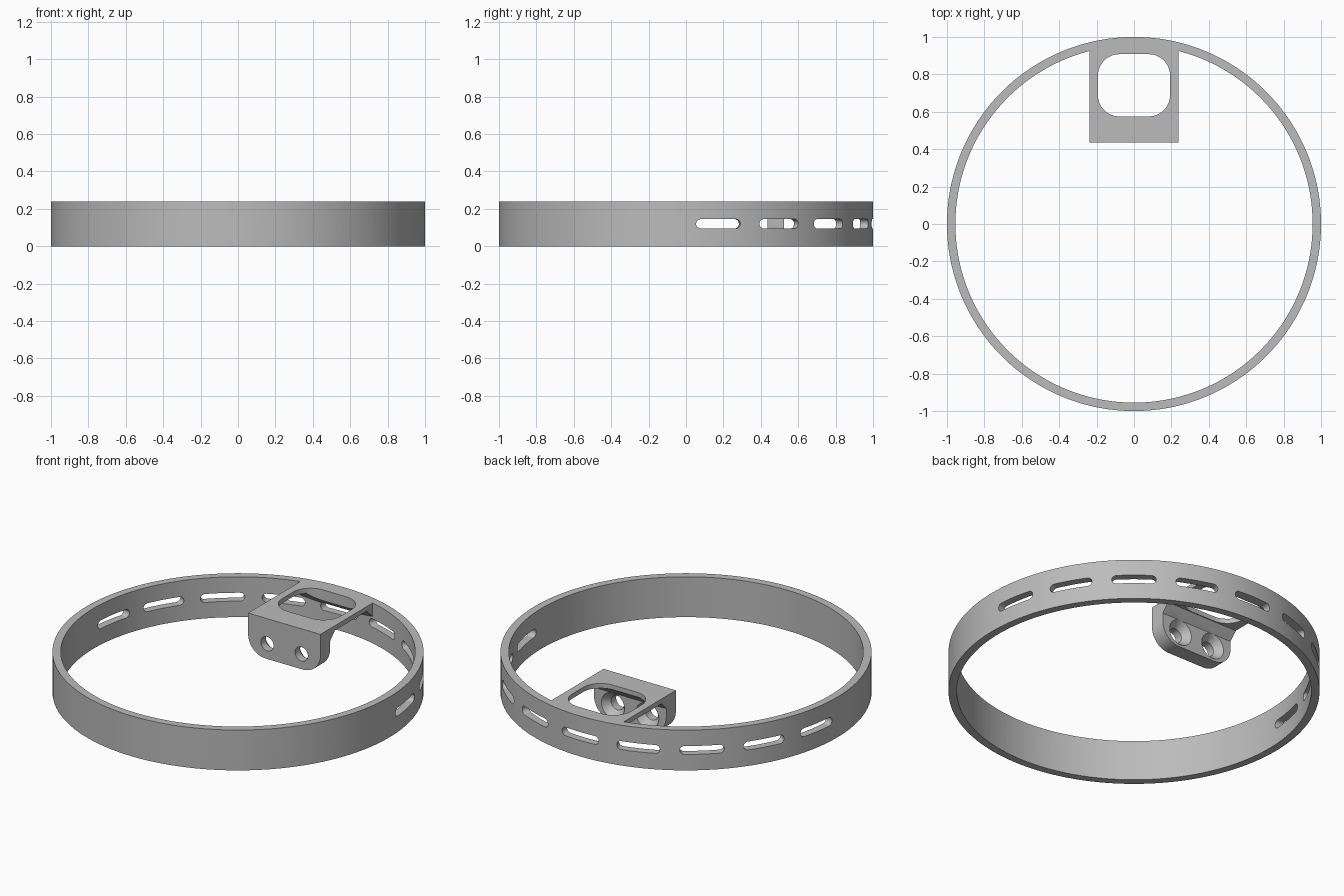
import bpy, bmesh
from math import pi, sin, cos, radians
from mathutils import Matrix, Vector

cube = bpy.data.objects.get("Cube")
if cube:
    bpy.data.objects.remove(cube, do_unlink=True)

HEIGHT = 0.24
OUTER, INNER = 1.0, 0.955
HOLE_X, HOLE_Z = 0.113, 0.09

grey = bpy.data.materials.new("plain grey")
grey.use_nodes = True
colour = (0.5, 0.5, 0.5, 1)
grey.diffuse_color = colour
grey.node_tree.nodes["Principled BSDF"].inputs["Base Color"].default_value = colour


def finish(name, bm):
    bmesh.ops.recalc_face_normals(bm, faces=bm.faces)
    mesh = bpy.data.meshes.new(name)
    bm.to_mesh(mesh)
    bm.free()
    mesh.materials.append(grey)
    obj = bpy.data.objects.new(name, mesh)
    bpy.context.collection.objects.link(obj)
    return obj


def prism(name, profile, start, end, matrix=Matrix()):
    """Extrude an x-z profile along y, then transform it."""
    bm = bmesh.new()
    face = bm.faces.new([bm.verts.new((u, start, v)) for u, v in profile])
    ext = bmesh.ops.extrude_face_region(bm, geom=[face])
    verts = [g for g in ext["geom"] if isinstance(g, bmesh.types.BMVert)]
    bmesh.ops.translate(bm, verts=verts, vec=(0, end - start, 0))
    bm.transform(matrix)
    return finish(name, bm)


def cone(name, r1, r2, depth, matrix, segments=40):
    bm = bmesh.new()
    bmesh.ops.create_cone(bm, cap_ends=True, segments=segments,
                          radius1=r1, radius2=r2, depth=depth, matrix=matrix)
    return finish(name, bm)


def rounded(u0, u1, v0, v1, r, steps=10):
    """Rounded rectangle outline."""
    corners = ((u1 - r, v1 - r), (u0 + r, v1 - r), (u0 + r, v0 + r), (u1 - r, v0 + r))
    points = []
    for quarter, (cu, cv) in enumerate(corners):
        for i in range(steps + 1):
            a = (quarter + i / steps) * pi / 2
            p = Vector((cu + r * cos(a), cv + r * sin(a)))
            if not points or (p - points[-1]).length > 1e-5:
                points.append(p)
    if (points[0] - points[-1]).length < 1e-5:
        points.pop()
    return points


def combine(target, tool, operation="DIFFERENCE"):
    mod = target.modifiers.new("cut", "BOOLEAN")
    mod.operation = operation
    mod.solver = "EXACT"
    mod.object = tool
    bpy.context.view_layer.objects.active = target
    bpy.ops.object.modifier_apply(modifier=mod.name)
    bpy.data.objects.remove(tool, do_unlink=True)


# Round band
mid = Matrix.Translation((0, 0, HEIGHT / 2))
band = cone("slotted_band", OUTER, OUTER, HEIGHT, mid, 180)
combine(band, cone("bore", INNER, INNER, HEIGHT * 2, mid, 180))

# Bracket: side outline with gussets, rounded at the lower corners
outline = [(0.435, 0), (0.525, 0), (0.525, 0.165), (0.57, 0.212), (0.87, 0.212),
           (0.962, 0.125), (0.962, HEIGHT), (0.435, HEIGHT)]
bracket = prism("bracket", outline, -0.3, 0.3, Matrix.Rotation(pi / 2, 4, "Z"))
combine(bracket, prism("corner_shape", rounded(-0.238, 0.238, 0, 0.5, 0.115), 0.3, 1.1),
        "INTERSECT")

# Window through the bracket top
combine(bracket, prism("window", rounded(-0.193, 0.193, 0.575, 0.908, 0.115),
                       -0.4, 0.1, Matrix.Rotation(-pi / 2, 4, "X")))

# Countersunk screw holes
for side in (-1, 1):
    def along_y(y):
        return (Matrix.Translation((side * HOLE_X, y, HOLE_Z))
                @ Matrix.Rotation(-pi / 2, 4, "X"))
    combine(bracket, cone("screw_hole", 0.042, 0.042, 0.2, along_y(0.48)))
    combine(bracket, cone("countersink", 0.04, 0.08, 0.05, along_y(0.505)))

combine(band, bracket, "UNION")

# Ring of slots
slot = rounded(-0.12, 0.12, 0.095, 0.145, 0.0249)
for i in range(18):
    combine(band, prism("slot", slot, 0.9, 1.1, Matrix.Rotation(radians(20 * i), 4, "Z")))

bpy.ops.object.select_all(action="DESELECT")
band.select_set(True)
bpy.context.view_layer.objects.active = band
bpy.ops.object.shade_smooth_by_angle(angle=radians(30))
